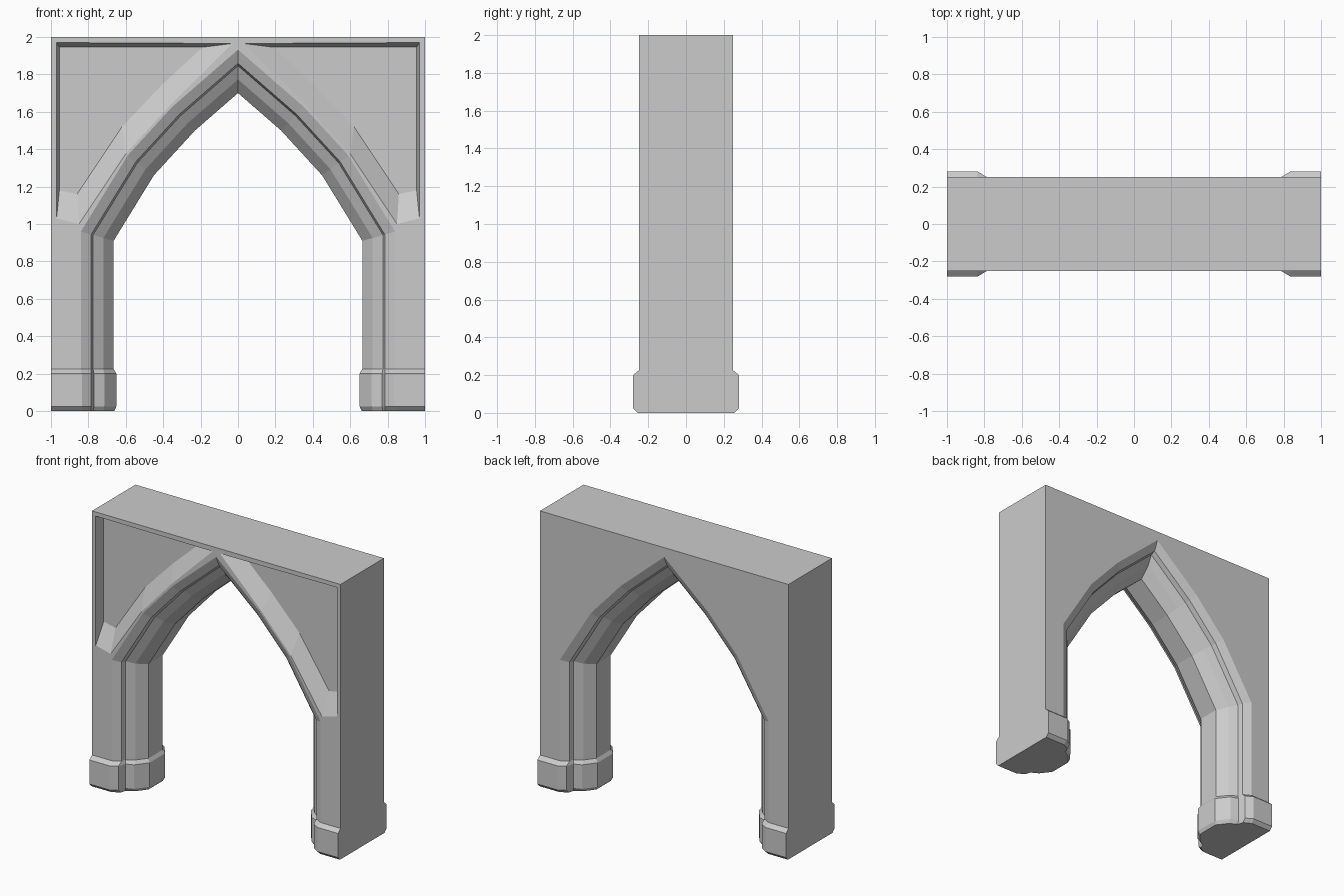
import bpy, bmesh
from mathutils import Vector

if "Cube" in bpy.data.objects:
    bpy.data.objects.remove(bpy.data.objects["Cube"])

bm = bmesh.new()

def vert(x, y, z):
    return bm.verts.new((x, y, z))

def bridge(a, b, closed=False):
    n = len(a)
    for i in range(n if closed else n - 1):
        j = (i + 1) % n
        bm.faces.new((a[i], a[j], b[j], b[i]))

def full(half):
    # complete a half moulding profile front to back
    return [(x, -y) for x, y in half] + [(x, y) for x, y in reversed(half)]

# Moulding cross-sections (x, depth): jamb and the fatter plinth around it
jamb = full([(1, .25), (.84, .25), (.785, .22), (.775, .185), (.72, .15), (.665, .08)])
plinth = full([(1, .28), (.835, .28), (.785, .25), (.77, .195), (.715, .175), (.65, .09)])

# Plinth: chamfered foot, straight wall, sloping top
rings = []
for z, t in ((0, .2), (.025, 1), (.2, 1), (.225, 0)):
    rings.append([vert(a[0] + (b[0] - a[0]) * t, a[1] + (b[1] - a[1]) * t, z)
                  for a, b in zip(jamb, plinth)])
bm.faces.new(rings[0])
for a, b in zip(rings, rings[1:]):
    bridge(a, b, closed=True)

# Jamb and pointed arch: sweep the moulding along the opening with mitred corners
path = [Vector(p) for p in ((.665, .225), (.665, .91), (.45, 1.26), (.23, 1.5), (0, 1.70))]
normals = []
for p, q in zip(path, path[1:]):
    d = (q - p).normalized()
    normals.append(Vector((d.y, -d.x)))
normals.append(Vector((-normals[-1].x, normals[-1].y)))   # mirrored side at the apex
sweep = [rings[-1][1:-1]]
for i in range(1, len(path)):
    n1, n2 = normals[i - 1], normals[i]
    mitre = (n1 + n2) / (1 + n1.dot(n2))
    ring = []
    for x, y in jamb[1:-1]:
        p = path[i] + mitre * (x - .665)
        ring.append(vert(p.x, y, p.y))
    sweep.append(ring)
for a, b in zip(sweep, sweep[1:]):
    bridge(a, b)

# Wall back, outer side and top
front_edge = [r[0] for r in sweep]
back_edge = [r[-1] for r in sweep]
foot_f, foot_b = rings[-1][0], rings[-1][-1]
top_f, top_b = vert(1, -.25, 2), vert(1, .25, 2)
mid_f, mid_b = vert(0, -.25, 2), vert(0, .25, 2)
bm.faces.new([foot_b] + back_edge + [mid_b, top_b])
bm.faces.new((foot_f, foot_b, top_b, top_f))
bm.faces.new((top_f, top_b, mid_b, mid_f))

# Sunken spandrel panel on the front, with a wide slope along the arch
rim = [vert(x, -.25, z) for x, z in
       ((.85, 1.0), (.60, 1.375), (.362, 1.637), (.03, 1.965), (.97, 1.97), (.97, 1.03))]
floor = [vert(x, -.18, z) for x, z in
         ((.86, 1.16), (.62, 1.52), (.40, 1.75), (.19, 1.945), (.955, 1.945), (.955, 1.18))]
bridge(rim, floor, closed=True)
bm.faces.new(floor)

# Flat front face around the panel
bridge(front_edge[1:], rim[:4])
bm.faces.new([foot_f, front_edge[0], front_edge[1], rim[0], rim[5]])
bm.faces.new((foot_f, rim[5], rim[4], top_f))
bm.faces.new((rim[4], rim[3], mid_f, top_f))
bm.faces.new((rim[3], front_edge[-1], mid_f))

# Mirror to the other half and close the seam
bmesh.ops.mirror(bm, geom=bm.verts[:] + bm.edges[:] + bm.faces[:], axis='X', merge_dist=1e-4)
bmesh.ops.remove_doubles(bm, verts=bm.verts[:], dist=1e-4)
bmesh.ops.recalc_face_normals(bm, faces=bm.faces[:])
mesh = bpy.data.meshes.new("pointed_archway")
bm.to_mesh(mesh)
bm.free()
bpy.context.collection.objects.link(bpy.data.objects.new("pointed_archway", mesh))
